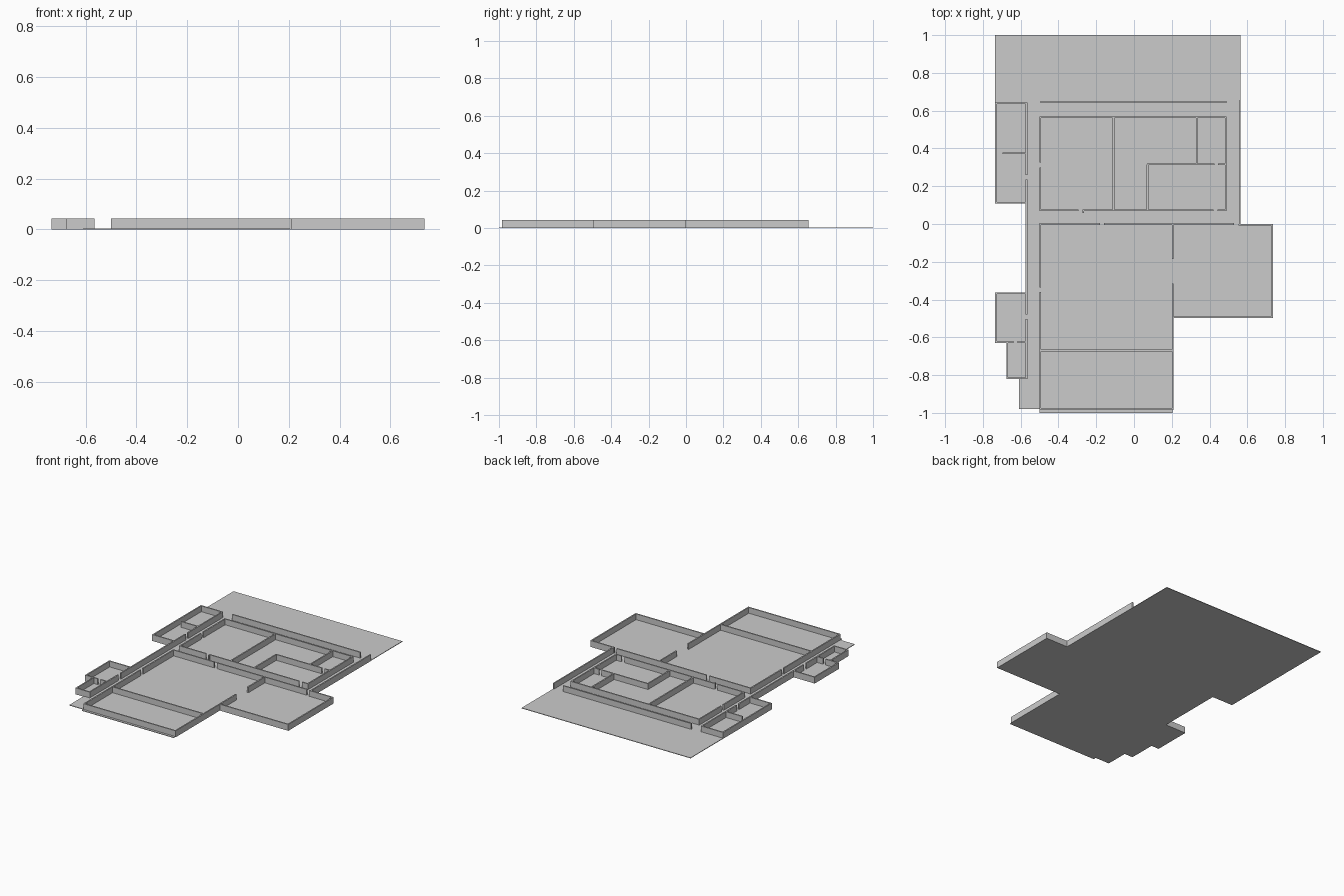
import bpy, bmesh

if "Cube" in bpy.data.objects:
    bpy.data.objects.remove(bpy.data.objects["Cube"])

H, T, F = 0.044, 0.009, 0.004   # wall height, wall thickness, floor thickness


def finish(name, bm):
    bmesh.ops.recalc_face_normals(bm, faces=bm.faces)
    mesh = bpy.data.meshes.new(name)
    bm.to_mesh(mesh)
    bm.free()
    ob = bpy.data.objects.new(name, mesh)
    bpy.context.collection.objects.link(ob)
    return ob


def add_box(bm, x0, x1, y0, y1, z0, z1):
    geo = bmesh.ops.create_cube(bm, size=1)
    for v in geo["verts"]:
        v.co = (x0 if v.co.x < 0 else x1, y0 if v.co.y < 0 else y1, z0 if v.co.z < 0 else z1)


def walls(name, horizontal=(), vertical=()):
    """horizontal: (y, x0, x1, ...) spans; vertical: (x, y0, y1, ...) spans; gaps are doorways."""
    bm = bmesh.new()
    h = T / 2
    for y, *s in horizontal:
        for a, b in zip(s[::2], s[1::2]):
            add_box(bm, a, b, y - h, y + h, 0, H)
    for x, *s in vertical:
        for a, b in zip(s[::2], s[1::2]):
            add_box(bm, x - h, x + h, a, b, 0, H)
    return finish(name, bm)


# Floor slab following the building outline
outline = [(-.735, 1), (-.735, .108), (-.57, .108), (-.57, -.362), (-.735, -.362),
           (-.735, -.628), (-.675, -.628), (-.675, -.82), (-.61, -.82), (-.61, -.98),
           (-.5, -.98), (-.5, -1), (.205, -1), (.205, -.498), (.735, -.498),
           (.735, 0), (.563, 0), (.563, 1)]
bm = bmesh.new()
face = bm.faces.new([bm.verts.new((x, y, 0)) for x, y in outline])
ext = bmesh.ops.extrude_face_region(bm, geom=[face])
for v in ext["geom"]:
    if isinstance(v, bmesh.types.BMVert):
        v.co.z = F
finish("floor", bm)

# Block of inner rooms at the back
walls("back_rooms",
      horizontal=[(.565, -.5, .49), (.073, -.5, -.295, -.272, .42, .443, .49),
                  (.316, .068, .425, .445, .49)],
      vertical=[(-.496, .07, .30, .325, .568), (.486, .07, .568), (-.108, .073, .565),
                (.332, .316, .565), (.072, .073, .316), (-.268, .058, .073)])

# Long outer walls at the back and right
walls("outer_walls", horizontal=[(.646, -.495, .49)], vertical=[(.56, 0, .655)])

# Main hall with front partition and side opening
walls("main_hall",
      horizontal=[(0, -.5, -.18, -.16, .53), (-.67, -.496, .205), (-.979, -.5, .21)],
      vertical=[(-.496, -.98, -.36, -.337, 0), (.205, -.98, -.315, -.185, 0)])

# Right annex
walls("right_annex",
      horizontal=[(-.004, .552, .735), (-.494, .205, .735)],
      vertical=[(.731, -.498, 0)])

# Left side wall and the small rooms attached to it
walls("left_wall", vertical=[(-.569, -.82, -.503, -.478, .235, .26, .642)])
walls("left_back_rooms",
      horizontal=[(.639, -.735, -.566), (.375, -.697, -.569), (.112, -.735, -.566)],
      vertical=[(-.731, .108, .642)])
walls("left_front_rooms",
      horizontal=[(-.366, -.735, -.566), (-.625, -.735, -.637, -.618, -.566),
                  (-.816, -.675, -.566)],
      vertical=[(-.731, -.628, -.362), (-.671, -.82, -.625)])
